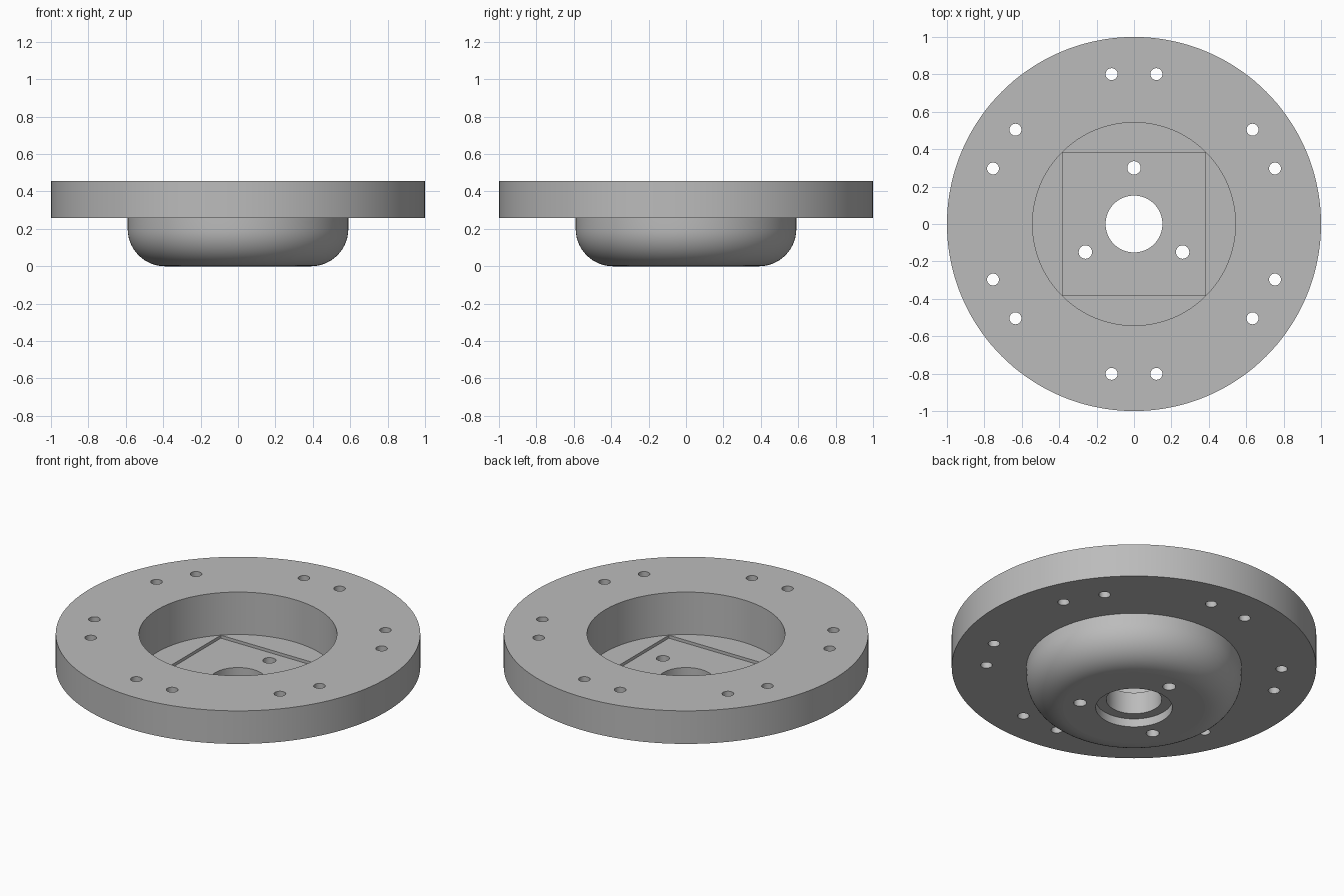
import bpy
import bmesh
from math import sin, cos, pi, radians
from mathutils import Matrix, Vector

cube = bpy.data.objects.get("Cube")
if cube:
    bpy.data.objects.remove(cube, do_unlink=True)

SEGMENTS = 144
TOP, FLANGE_BOTTOM, FLOOR, RECESS = 0.457, 0.257, 0.20, 0.182
BOWL_R, FILLET, BORE_R, POCKET_R = 0.59, 0.20, 0.152, 0.5425

grey = bpy.data.materials.new("machined grey")
grey.use_nodes = True
grey.diffuse_color = (0.5, 0.5, 0.5, 1)
grey.node_tree.nodes["Principled BSDF"].inputs["Base Color"].default_value = (0.5, 0.5, 0.5, 1)


def make_object(name, bm):
    bmesh.ops.recalc_face_normals(bm, faces=bm.faces)
    mesh = bpy.data.meshes.new(name)
    bm.to_mesh(mesh)
    bm.free()
    mesh.materials.append(grey)
    obj = bpy.data.objects.new(name, mesh)
    bpy.context.collection.objects.link(obj)
    return obj


def lathe(name, profile):
    """Revolve a closed (radius, height) outline around z."""
    bm = bmesh.new()
    verts = [bm.verts.new((r, 0, z)) for r, z in profile]
    edges = [bm.edges.new((verts[i - 1], verts[i])) for i in range(len(verts))]
    bmesh.ops.spin(bm, geom=verts + edges, cent=(0, 0, 0), axis=(0, 0, 1),
                   angle=2 * pi, steps=SEGMENTS, use_merge=True)
    bmesh.ops.remove_doubles(bm, verts=bm.verts, dist=0.0001)
    return make_object(name, bm)


def add_drill(bm, distance, degrees, radius):
    a = radians(degrees)
    place = Matrix.Translation((distance * cos(a), distance * sin(a), 0.25))
    bmesh.ops.create_cone(bm, cap_ends=True, segments=32, radius1=radius,
                          radius2=radius, depth=1, matrix=place)


# Flange and hollow rounded hub, with a counterbored centre bore
steps = 14
fillet = [(BOWL_R - FILLET + FILLET * sin(t), FILLET - FILLET * cos(t))
          for t in (i * pi / 2 / steps for i in range(steps + 1))]
profile = [(0.21, 0)] + fillet + [
    (BOWL_R, FLANGE_BOTTOM), (1, FLANGE_BOTTOM), (1, TOP), (POCKET_R, TOP),
    (POCKET_R, FLOOR), (BORE_R, FLOOR), (BORE_R, 0.05), (0.21, 0.05)]
hub = lathe("flanged_hub", profile)

# Shallow square recess in the pocket floor
bm = bmesh.new()
bmesh.ops.create_cube(bm, size=1)
bmesh.ops.scale(bm, vec=Vector((0.766, 0.766, 0.1)), verts=bm.verts)
bmesh.ops.translate(bm, vec=Vector((0, 0, RECESS + 0.05)), verts=bm.verts)
recess = make_object("recess_cutter", bm)

# Paired flange holes and three hub holes
bm = bmesh.new()
for k in range(6):
    for offset in (-8.5, 8.5):
        add_drill(bm, 0.81, 30 + 60 * k + offset, 0.032)
for angle in (90, 210, 330):
    add_drill(bm, 0.30, angle, 0.036)
drills = make_object("drill_cutter", bm)

# Cut and tidy up
bpy.context.view_layer.objects.active = hub
for cutter in (recess, drills):
    mod = hub.modifiers.new(cutter.name, "BOOLEAN")
    mod.operation = "DIFFERENCE"
    mod.solver = "EXACT"
    mod.object = cutter
    bpy.ops.object.modifier_apply(modifier=mod.name)
    bpy.data.objects.remove(cutter, do_unlink=True)

# Smooth round walls, flat level faces
bpy.ops.object.select_all(action="DESELECT")
hub.select_set(True)
bpy.ops.object.shade_smooth_by_angle(angle=radians(30))
for face in hub.data.polygons:
    if abs(face.normal.z) > 0.999:
        face.use_smooth = False
